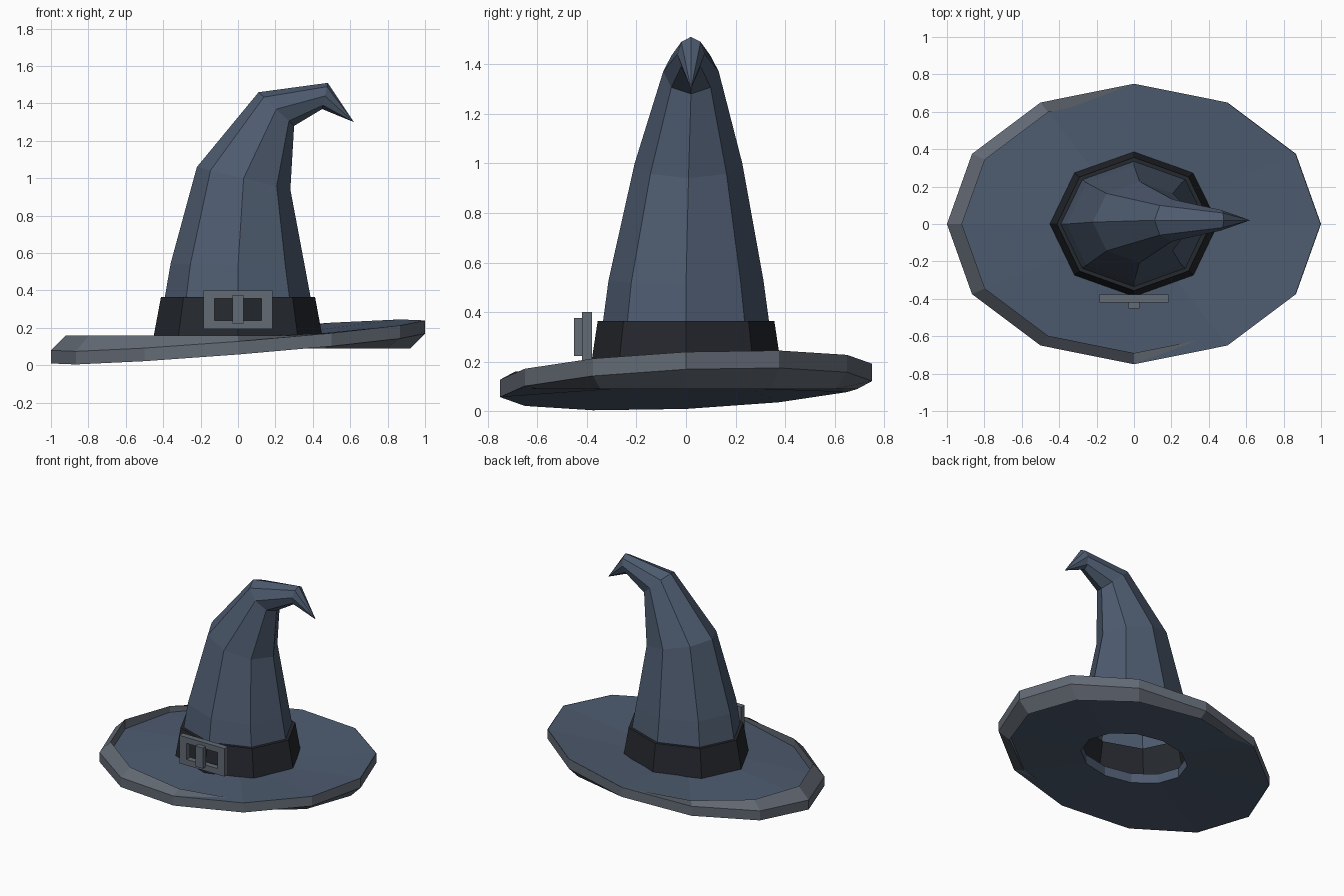
import bpy, bmesh
from math import cos, sin, pi

if "Cube" in bpy.data.objects:
    bpy.data.objects.remove(bpy.data.objects["Cube"])


def material(name, rgb):
    m = bpy.data.materials.new(name)
    m.diffuse_color = (*rgb, 1)
    m.use_nodes = True
    m.node_tree.nodes["Principled BSDF"].inputs["Base Color"].default_value = m.diffuse_color
    return m


FELT = material("blue_felt", (0.075, 0.105, 0.16))
TRIM = material("grey_trim", (0.125, 0.145, 0.175))
DARK = material("dark_band", (0.018, 0.021, 0.027))


def ring(n, rx, ry, height):
    """n points of an ellipse; height is a function of x and y."""
    pts = [(rx * cos(2 * pi * i / n), ry * sin(2 * pi * i / n)) for i in range(n)]
    return [(x, y, height(x, y)) for x, y in pts]


def skin(name, rings, mat, closed=False, tip=None):
    """Join successive rings with quads; optionally close the loop or end in a tip."""
    bm = bmesh.new()
    loops = [[bm.verts.new(p) for p in r] for r in rings]
    pairs = list(zip(loops, loops[1:]))
    if closed:
        pairs.append((loops[-1], loops[0]))
    n = len(loops[0])
    for a, b in pairs:
        for i in range(n):
            j = (i + 1) % n
            bm.faces.new((a[i], a[j], b[j], b[i]))
    if tip:
        t = bm.verts.new(tip)
        for i in range(n):
            bm.faces.new((loops[-1][i], loops[-1][(i + 1) % n], t))
    bmesh.ops.recalc_face_normals(bm, faces=bm.faces)
    me = bpy.data.meshes.new(name)
    bm.to_mesh(me)
    bm.free()
    me.materials.append(mat)
    ob = bpy.data.objects.new(name, me)
    bpy.context.collection.objects.link(ob)
    return ob


def flat(z):
    return lambda x, y: z


def tilted(z):
    return lambda x, y: z + 0.08 * x + 0.043 * y


# Brim: flat head opening, tilted outer edge
LOW, HIGH = 0.09, 0.16
skin("brim", [ring(12, 0.39, 0.30, flat(LOW)), ring(12, 0.997, 0.748, tilted(LOW)),
              ring(12, 0.997, 0.748, tilted(HIGH)), ring(12, 0.39, 0.30, flat(HIGH))],
     FELT, closed=True)

# Trim around the brim: flat inside loop, tilted outside loop
skin("brim_trim", [ring(12, 0.92, 0.69, flat(LOW)), ring(12, 1, 0.75, tilted(LOW)),
                   ring(12, 1, 0.75, tilted(HIGH)), ring(12, 0.92, 0.69, flat(HIGH))],
     TRIM, closed=True)

# Crown: eight-sided sections (centre x, y, z, half-width x, z, half-depth)
sections = [
    (0.0, 0.0, 0.14, 0.43, 0.0, 0.365),
    (0.0, 0.0, 0.53, 0.36, -0.015, 0.312),
    (0.03, 0.01, 1.0, 0.25, -0.06, 0.217),
    (0.205, 0.02, 1.37, 0.095, -0.09, 0.112),
    (0.465, 0.02, 1.44, -0.015, -0.07, 0.055),
]
crown = []
for cx, cy, cz, hx, hz, hy in sections:
    crown.append([(cx + hx * c, cy + hy * s, cz + hz * c)
                  for c, s in ((cos(i * pi / 4), sin(i * pi / 4)) for i in range(8))])
skin("crown", crown, FELT, tip=(0.62, 0.02, 1.30))

# Hat band: tapered eight-sided tube
skin("hat_band", [ring(8, 0.42, 0.36, flat(0.16)), ring(8, 0.45, 0.387, flat(0.16)),
                  ring(8, 0.412, 0.356, flat(0.365)), ring(8, 0.38, 0.325, flat(0.365))],
     DARK, closed=True)


# Buckle: rectangular frame with a prong across it
def rect(hx, hz, y, z=0.2975):
    return [(sx * hx, y, z + sz * hz) for sx, sz in ((-1, -1), (1, -1), (1, 1), (-1, 1))]


skin("buckle_frame", [rect(0.184, 0.103, -0.378), rect(0.184, 0.103, -0.42),
                      rect(0.125, 0.059, -0.42), rect(0.125, 0.059, -0.378)],
     TRIM, closed=True)

bpy.ops.mesh.primitive_cube_add(size=1, location=(0, -0.435, 0.3))
prong = bpy.context.object
prong.name = "buckle_prong"
prong.scale = (0.06, 0.034, 0.152)
prong.data.materials.append(TRIM)
